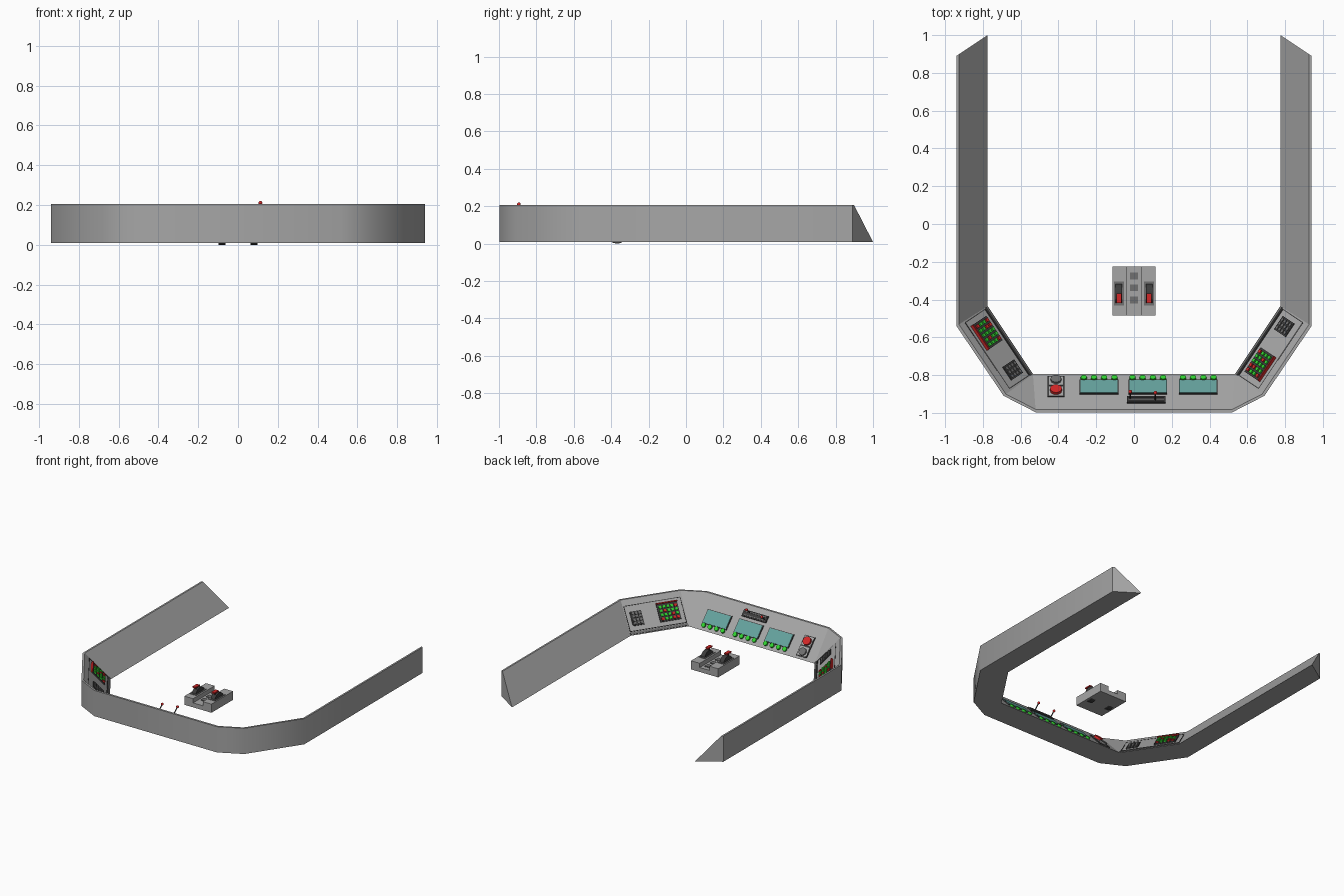
import bpy, bmesh, math
from mathutils import Matrix, Vector

cube = bpy.data.objects.get("Cube")
if cube:
    bpy.data.objects.remove(cube, do_unlink=True)


def material(name, r, g, b):
    m = bpy.data.materials.new(name)
    m.use_nodes = True
    m.diffuse_color = (r, g, b, 1)
    m.node_tree.nodes["Principled BSDF"].inputs["Base Color"].default_value = (r, g, b, 1)
    return m


GREY = material("panel grey", .38, .38, .38)
MID = material("mid grey", .16, .16, .16)
DARK = material("dark grey", .045, .045, .045)
RED = material("red", .65, .02, .02)
GREEN = material("green", .03, .65, .03)
TEAL = material("screen teal", .13, .36, .34)
WORLD = Matrix.Identity(4)


def finish(name, bm, mat):
    me = bpy.data.meshes.new(name)
    bm.to_mesh(me)
    bm.free()
    me.materials.append(mat)
    ob = bpy.data.objects.new(name, me)
    bpy.context.collection.objects.link(ob)
    return ob


def boxes(name, mat, items, frame=WORLD):
    """One object from several boxes, each (centre, size)."""
    bm = bmesh.new()
    for c, s in items:
        bmesh.ops.create_cube(bm, size=1, matrix=frame @ Matrix.Translation(c) @ Matrix.Diagonal((*s, 1)))
    return finish(name, bm, mat)


def rods(name, mat, items, frame=WORLD, axis="Z", sides=16):
    """One object from several cylinders, each (centre, radius, length)."""
    bm = bmesh.new()
    turn = Matrix.Rotation(math.pi / 2, 4, "Y") if axis == "X" else WORLD
    for c, r, h in items:
        bmesh.ops.create_cone(bm, cap_ends=True, segments=sides, radius1=r, radius2=r, depth=h,
                              matrix=frame @ Matrix.Translation(c) @ turn)
    for f in bm.faces:
        f.smooth = len(f.verts) == 4
    for e in bm.edges:
        e.smooth = e.calc_face_angle(0) < 1
    return finish(name, bm, mat)


def slope_frame(x, y, along):
    """Frame on the sloping desk: X along it, Y up it, Z out of it."""
    ax = Vector((*along, 0)).normalized()
    out = Vector((ax.y, -ax.x, 0)) * -1
    up = (out * .683 + Vector((0, 0, .73))).normalized()
    m = Matrix((ax, up, ax.cross(up))).transposed().to_4x4()
    m.translation = (x, y, .008)
    return m


# Wrap-around console: vertical outer wall, narrow rim, slope down to the inner edge
half = [((.52, -.997), (.535, -.795)), ((.69, -.91), (.535, -.795)),
        ((.94, -.54), (.775, -.435)), ((.94, .89), (.775, 1.0))]
path = [((-a[0], a[1]), (-b[0], b[1])) for a, b in reversed(half)] + half
bm = bmesh.new()
rows = []
for a, b in path:
    a, b = Vector(a), Vector(b)
    rim = a.lerp(b, .08)
    rows.append([bm.verts.new(p) for p in
                 ((*a, .008), (*a, .205), (*rim, .205), (*b, .008))])
for p, q in zip(rows, rows[1:]):
    for i in range(4):
        j = (i + 1) % 4
        bm.faces.new((p[i], p[j], q[j], q[i]))
bm.faces.new(rows[0])
bm.faces.new(rows[-1])
bmesh.ops.remove_doubles(bm, verts=bm.verts, dist=.0001)
bmesh.ops.recalc_face_normals(bm, faces=bm.faces)
for f in bm.faces:
    f.smooth = abs(f.normal.z) < .05
for e in bm.edges:
    e.smooth = e.calc_face_angle(0) < .9
finish("console_shell", bm, GREY)

# Front desk: screens with green buttons below
front = slope_frame(0, -.795, (-1, 0))
screens = (-.34, -.073, .185)
boxes("screen_frames", DARK, [((x, .103, .002), (.206, .108, .008)) for x in screens], front)
boxes("screens", TEAL, [((x, .103, .005), (.196, .098, .008)) for x in screens], front)
rods("screen_buttons", GREEN, [((x + .054 * (i - 1.5), .036, .006), .016, .016)
                               for x in screens for i in range(4)], front)

# Lever slot with two red-tipped levers
boxes("lever_plate", DARK, [((-.065, .203, .004), (.204, .05, .012))], front)
boxes("lever_rails", MID, [((-.065, .203 + d, .011), (.19, .006, .006)) for d in (-.013, .013)], front)
levers = ((.02, .198, .058), (-.113, .215, .066))
rods("lever_stems", DARK, [((x, y, h / 2), .004, h) for x, y, h in levers], front, sides=8)
bm = bmesh.new()
for x, y, h in levers:
    bmesh.ops.create_uvsphere(bm, u_segments=12, v_segments=8, radius=.01,
                              matrix=front @ Matrix.Translation((x, y, h)))
for f in bm.faces:
    f.smooth = True
finish("lever_knobs", bm, RED)

# Emergency button panel
boxes("alarm_plate", DARK, [((.413, .099, .002), (.088, .158, .008))], front)
boxes("alarm_insets", GREY, [((.413, y, .005), (.076, .068, .006)) for y in (.06, .138)], front)
rods("alarm_button", RED, [((.413, .136, .014), .031, .02)], front, sides=24)
rods("alarm_dial", MID, [((.413, .055, .012), .028, .016)], front, sides=24)

# Angled corner desks: framed panel, button array and keypad
for side, sx in (("right", -1), ("left", 1)):
    desk = slope_frame(sx * .655, -.615, (-.555, -sx * .832))
    boxes(side + "_panel_frame", DARK,
          [((0, y, .001), (.42, .005, .007)) for y in (.03, .218)] +
          [((x, .124, .001), (.005, .19, .007)) for x in (-.21, .21)], desk)
    boxes(side + "_panel_sill", MID, [((0, .014, .002), (.43, .016, .01))], desk)
    boxes(side + "_array_base", DARK, [((.1, .128, .004), (.155, .135, .012))], desk)
    keys = {RED: [], GREEN: []}
    for row in range(4):
        for col in range(5):
            colour = RED if (row * 2 + col) % 5 == 0 or (row == 0 and col > 2) else GREEN
            keys[colour].append(((.043 + .0285 * col, .078 + .029 * row, .012), (.019, .018, .014)))
    keys[RED].append(((.1, .194, .008), (.155, .008, .024)))
    boxes(side + "_array_red_keys", RED, keys[RED], desk)
    boxes(side + "_array_green_keys", GREEN, keys[GREEN], desk)
    boxes(side + "_keypad_base", DARK, [((-.138, .118, .003), (.085, .105, .01))], desk)
    boxes(side + "_keypad_keys", MID, [((-.138 + .025 * i, .118 + .024 * (j - 1.5), .009), (.018, .017, .01))
                                       for i in (-1, 0, 1) for j in range(4)], desk)

# Centre pedestal: two raised blocks with a lower channel between them
boxes("pedestal_blocks", GREY, [((x, -.355, .041), (.074, .26, .066)) for x in (-.078, .078)])
boxes("pedestal_channel", GREY, [((0, -.355, .025), (.082, .26, .034))])
boxes("channel_buttons", MID, [((0, y, .044), (.042, .036, .008)) for y in (-.275, -.338, -.402)])

# Throttle wheels, slots, stems and red grips
rods("throttle_wheels", DARK, [((x, -.368, .056), .056, .034) for x in (-.08, .08)], axis="X", sides=32)
boxes("throttle_slots", MID, [((x, -.368, .075), (.054, .126, .006)) for x in (-.08, .08)])
boxes("throttle_stems", DARK, [((x, -.392, .108), (.01, .012, .03)) for x in (-.08, .08)])
boxes("throttle_grips", RED, [((x, -.392, .124), (.026, .05, .01)) for x in (-.08, .08)])
